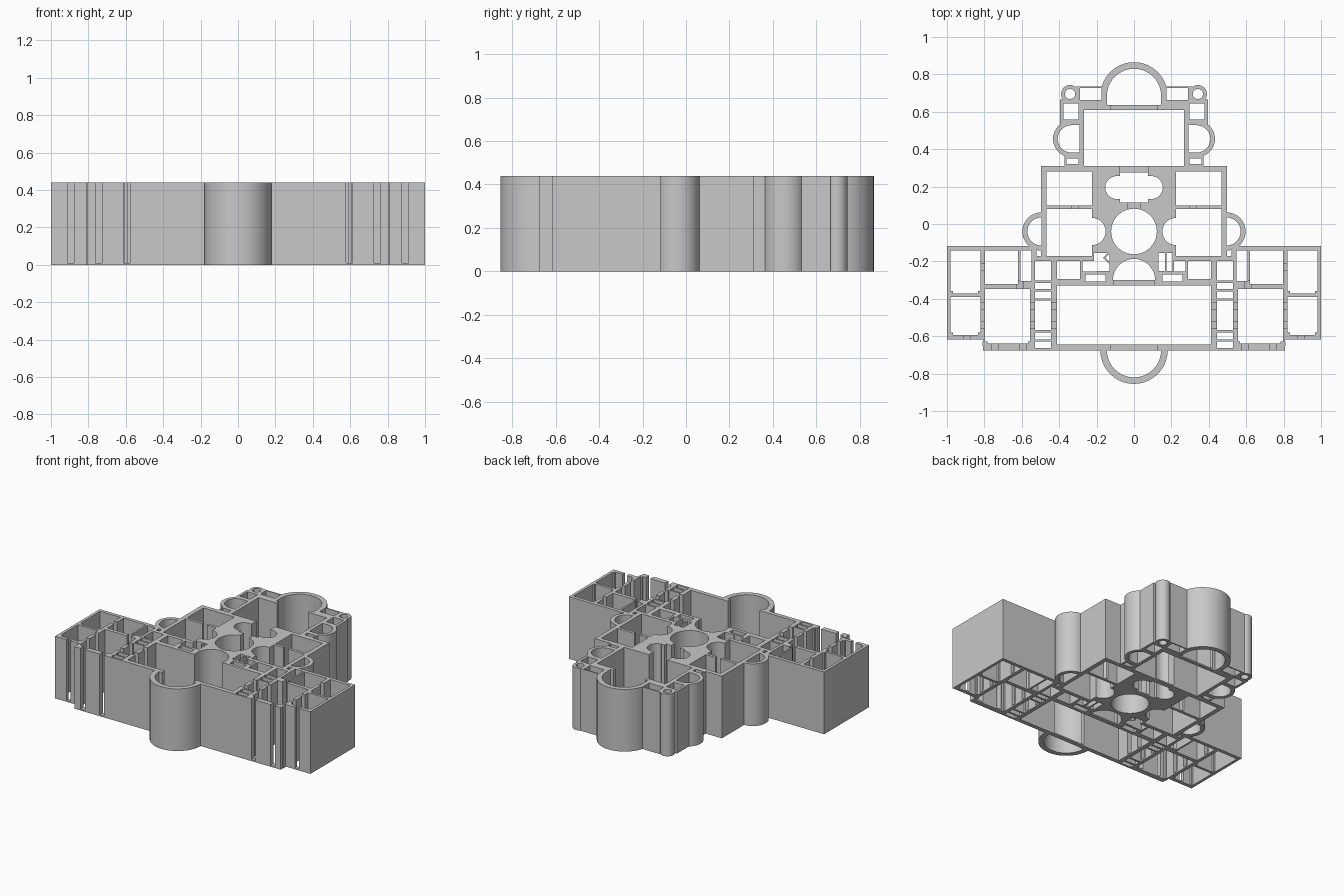
import bpy, bmesh, math

HEIGHT = .44
SILL = .01    # low threshold left in each doorway
WALL = .025   # usual wall thickness
CIRCLE = 40   # sides of a full circle

cube = bpy.data.objects.get("Cube")
if cube:
    bpy.data.objects.remove(cube, do_unlink=True)

stone = bpy.data.materials.new("grey stone")
stone.use_nodes = True
shade = .58
stone.diffuse_color = (shade, shade, shade, 1)
stone.node_tree.nodes["Principled BSDF"].inputs["Base Color"].default_value = stone.diffuse_color

masses, rooms, doors, details = [], [], [], []


def mirror(outline):
    return [(-x, y) for x, y in reversed(outline)]


def pair(target, outline):
    """Add an outline on both sides of the building."""
    target += [outline, mirror(outline)]


def rectangle(x, y):
    return [(x[0], y[0]), (x[1], y[0]), (x[1], y[1]), (x[0], y[1])]


def side(target, x, y):
    """Rectangle on the left and on the right."""
    pair(target, rectangle(x, y))


def middle(target, half_width, y):
    """Rectangle centred on the main axis."""
    target.append(rectangle((-half_width, half_width), y))


def around(position, half_size):
    return (position - half_size, position + half_size)


def circle(x, y, radius, start=0, turn=math.tau):
    """Full circle, or the closed half of one."""
    steps = CIRCLE if turn == math.tau else CIRCLE // 2
    count = steps if turn == math.tau else steps + 1
    angles = [start + turn * i / steps for i in range(count)]
    return [(x + radius * math.cos(a), y + radius * math.sin(a)) for a in angles]


def half_circle(x, y, radius, facing):
    return circle(x, y, radius, facing - math.pi / 2, math.pi)


def extrude(name, *groups):
    """One object from groups of (outlines, bottom, top)."""
    bm = bmesh.new()
    for outlines, bottom, top in groups:
        for outline in outlines:
            low = [bm.verts.new((x, y, bottom)) for x, y in outline]
            high = [bm.verts.new((x, y, top)) for x, y in outline]
            bm.faces.new(low[::-1])
            bm.faces.new(high)
            for i in range(len(outline)):
                bm.faces.new((low[i - 1], low[i], high[i], high[i - 1]))
    bmesh.ops.recalc_face_normals(bm, faces=bm.faces)
    mesh = bpy.data.meshes.new(name)
    bm.to_mesh(mesh)
    bm.free()
    mesh.materials.append(stone)
    obj = bpy.data.objects.new(name, mesh)
    bpy.context.collection.objects.link(obj)
    return obj


BACK, FRONT, SIDE = math.pi / 2, -math.pi / 2, 0

# Lines of the main walls, from the back to the front
rear_hall_back = .61
core_back = .31
core_front = -.17
great_hall_back = -.33
great_hall_front = -.645
facade = -.675
wing_back, wing_front = -.117, -.618

# Rear hall and rear apse
apse_radius, apse_y = .18, .685
apse_inside = apse_radius - 1.4 * WALL
middle(masses, .295, (core_back - WALL, rear_hall_back + WALL))
middle(rooms, .267, (core_back, rear_hall_back))
masses.append(circle(0, apse_y, apse_radius))
middle(masses, apse_radius, (rear_hall_back, apse_y))
rooms.append(half_circle(0, apse_y, apse_inside, BACK))
middle(rooms, apse_inside, (rear_hall_back + WALL, apse_y + SILL))
middle(doors, .123, (rear_hall_back - SILL, apse_y))

# Round corner turrets and the closets beside the rear hall
turret = (.342, .695)
pair(masses, circle(*turret, .048))
pair(rooms, circle(*turret, .027))
side(masses, (.1, .31), (.6, .735))
side(rooms, (.175, .288), (.663, .727))
side(masses, (.28, .395), (.5, .665))
side(rooms, (.298, .377), (.56, .643))
side(masses, (.28, .372), (core_back - WALL, .42))
side(rooms, (.298, .362), (core_back + SILL, .35))

# Side apses of the rear hall
pair(masses, circle(.335, .455, .098))
pair(rooms, half_circle(.335, .455, .073, SIDE))
side(rooms, (.292, .336), around(.455, .073))

# Core block with its corner rooms and side apses
core_y = -.04
corner_x = (.225, .467)
middle(masses, .498, (core_front - WALL, core_back))
side(rooms, corner_x, (.1, .28))
side(rooms, corner_x, (core_front, .08))
pair(rooms, circle(corner_x[0], core_y, .073))
pair(masses, circle(.495, core_y, .102))
pair(rooms, half_circle(.495, core_y, .075, SIDE))
side(doors, (.3, .335), (.07, .11))

# Round room and the bath with rounded ends
rooms.append(circle(0, core_y, .122))
pair(rooms, circle(.093, .195, .061))
middle(rooms, .1, around(.195, .061))
middle(rooms, .074, around(.195, .08))
middle(doors, .074, (.27, core_back + SILL))
middle(doors, .035, (.06, .13))

# Service band between the core and the great hall
middle(masses, .54, (great_hall_back, core_front))
rooms.append(half_circle(0, -.3, .113, BACK))
middle(doors, .11, (great_hall_back - SILL, -.29))
side(rooms, (.13, .215), (-.25, -.155))
side(rooms, (.2, .275), (-.255, -.197))
side(rooms, (.152, .258), (-.308, -.27))
side(rooms, (.29, .412), (-.295, -.197))
side(rooms, (.445, .528), (-.303, -.197))

# Great hall and front apse
middle(masses, .45, (facade, great_hall_back + WALL))
middle(rooms, .413, (great_hall_front, great_hall_back))
masses.append(half_circle(0, facade, apse_radius, FRONT))
middle(masses, apse_radius, (facade - SILL / 2, great_hall_front))
rooms.append(half_circle(0, facade, apse_inside, FRONT))
middle(doors, .123, (facade - SILL, great_hall_front + SILL))

# Wings
outer_x, inner_x = (.822, .98), (.555, .797)
side(masses, (.52, 1), (wing_front, wing_back))
side(masses, (.42, .806), (facade, great_hall_back + WALL))
side(rooms, outer_x, (-.372, wing_back - WALL))
side(rooms, outer_x, (wing_front + WALL, -.39))
side(rooms, (.62, inner_x[1]), (-.322, wing_back - WALL))
side(rooms, (.548, .608), (-.305, wing_back - WALL))
side(rooms, inner_x, (-.64, -.348))

# Stack of small chambers between the great hall and the wings
chamber_lines = [-.31, -.355, -.404, -.574, -.623, -.668]
for back, front in zip(chamber_lines, chamber_lines[1:]):
    side(rooms, (.443, .53), (front + WALL / 4, back - WALL / 4))

# Narrow doorways through the facade
slot = .017
for x, wall_y in ((.594, facade), (.744, facade), (.895, wing_front)):
    side(doors, around(x, slot), around(wall_y, 2 * WALL))

# Inner doorways through the walls that run front to back
for y in (-.44, -.54):
    for x in (.43, .54, .81):
        side(doors, around(x, WALL), around(y, slot))
side(doors, around(.81, WALL), around(-.23, slot))
side(doors, around(.61, slot), around(great_hall_back, WALL))

# Cut the rooms and doorways out of the masses
walls = extrude("building_walls", (masses, 0, HEIGHT))
cutter = extrude("room_cutter", (rooms, -1, 1), (doors, SILL, 1))
cutter.hide_render = True
cut = walls.modifiers.new("rooms", "BOOLEAN")
cut.operation = "DIFFERENCE"
cut.solver = "EXACT"
cut.use_self = True
cut.object = cutter
bpy.context.view_layer.objects.active = walls
walls.select_set(True)
bpy.ops.object.modifier_apply(modifier=cut.name)
bpy.data.objects.remove(cutter, do_unlink=True)
bpy.ops.object.shade_smooth_by_angle(angle=math.radians(25))

# Diagonal shaft: four thin walls round a turned square
for quarter in range(4):
    start, end = (BACK * (quarter + step) for step in (0, 1))
    ring = [(.028, start), (.04, start), (.04, end), (.028, end)]
    details.append([(r * math.cos(a) - .125, r * math.sin(a) - .18) for r, a in ring])
extrude("diagonal_shaft", (details, 0, HEIGHT))

# Thin service partitions on the left
partitions = [rectangle(around(x, SILL / 2), (-.255, -.15)) for x in (.17, .21)]
extrude("service_partitions", (partitions, 0, HEIGHT))

# Corner piers inside the wing rooms
piers = []
for x in outer_x:
    for y in (-.372, wing_front + WALL):
        side(piers, around(x, WALL / 2), around(y, WALL / 2))
for x in inner_x:
    side(piers, around(x, WALL / 2), around(-.64, WALL / 2))
extrude("wing_piers", (piers, 0, HEIGHT))
